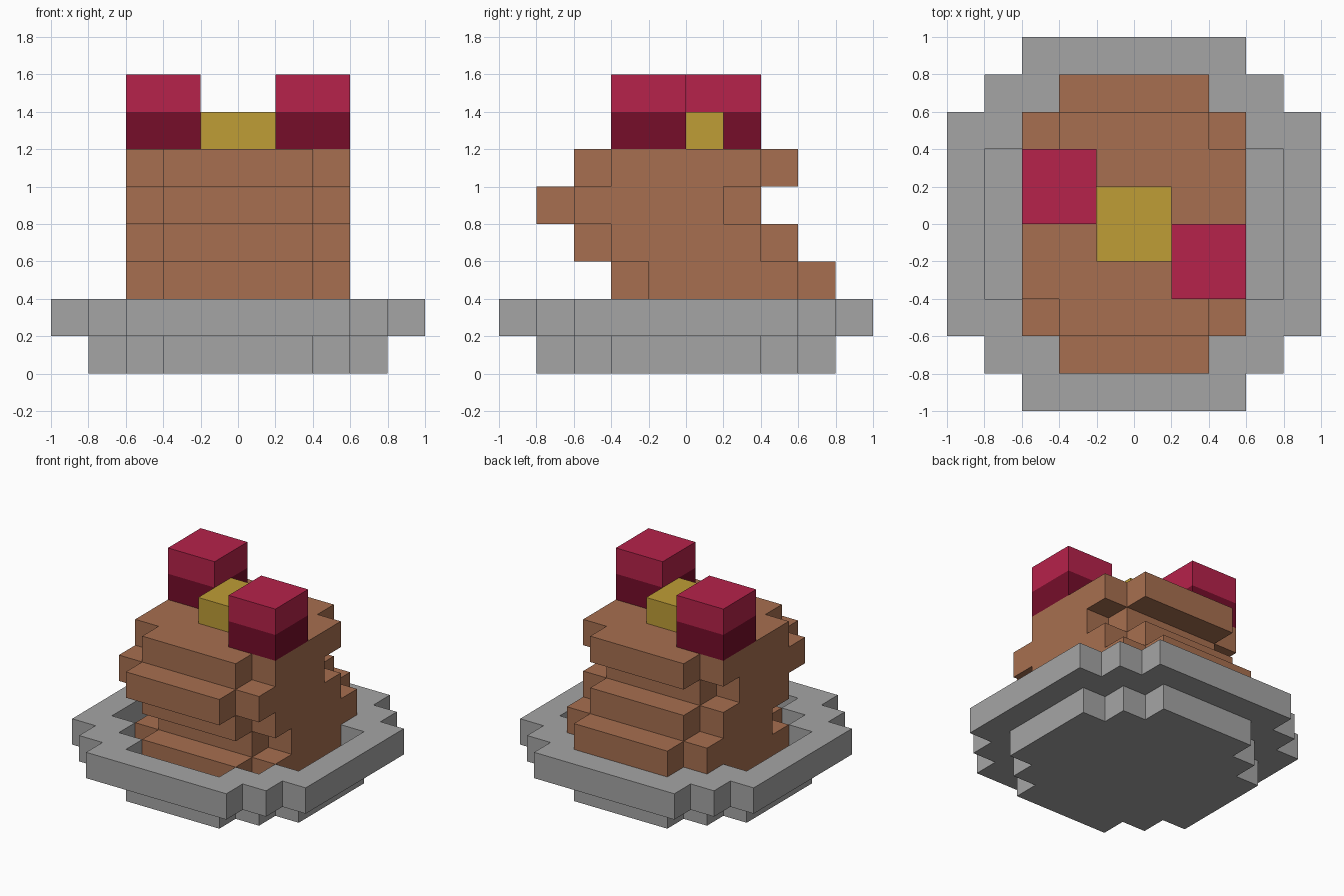
import bpy
import bmesh

U = 0.2  # one block

cube = bpy.data.objects.get("Cube")
if cube:
    bpy.data.objects.remove(cube, do_unlink=True)


def material(name, rgb):
    mat = bpy.data.materials.new(name)
    mat.use_nodes = True
    mat.diffuse_color = (*rgb, 1)
    mat.node_tree.nodes["Principled BSDF"].inputs["Base Color"].default_value = (*rgb, 1)
    return mat


GREY = material("plate grey", (0.376, 0.376, 0.376))
BROWN = material("baked brown", (0.386, 0.159, 0.08))
CRIMSON = material("berry red", (0.468, 0.016, 0.069))
DARK = material("dark berry red", (0.181, 0.004, 0.023))
GOLD = material("butter gold", (0.521, 0.337, 0.037))


def finish(name, bm, *mats):
    bmesh.ops.recalc_face_normals(bm, faces=bm.faces)
    mesh = bpy.data.meshes.new(name)
    bm.to_mesh(mesh)
    bm.free()
    for mat in mats:
        mesh.materials.append(mat)
    obj = bpy.data.objects.new(name, mesh)
    bpy.context.collection.objects.link(obj)
    return obj


def outline(corner, shift=0):
    """Mirror the stepped corner of one quadrant into a closed loop, in blocks."""
    loop = []
    for sx, sy, step in ((1, 1, 1), (-1, 1, -1), (-1, -1, 1), (1, -1, -1)):
        loop += [(sx * x, sy * y + shift) for x, y in corner[::step]]
    return loop


def ring_of_verts(bm, loop, z):
    return [bm.verts.new((x * U, y * U, z * U)) for x, y in loop]


def bridge(bm, a, b):
    for i in range(len(a)):
        bm.faces.new((a[i - 1], a[i], b[i], b[i - 1]))


def add_prism(bm, loop, z):
    low, high = ring_of_verts(bm, loop, z), ring_of_verts(bm, loop, z + 1)
    bm.faces.new(low)
    bm.faces.new(high)
    bridge(bm, low, high)


def add_box(bm, x, y, z, width, height):
    h = width / 2
    low, high = (ring_of_verts(bm, [(x - h, y - h), (x + h, y - h), (x + h, y + h), (x - h, y + h)], k)
                 for k in (z, z + height))
    bm.faces.new(low)
    bm.faces.new(high)
    bridge(bm, low, high)


BASE = [(4, 2), (3, 2), (3, 3), (2, 3), (2, 4)]
RIM = [(x + 1, y + 1) for x, y in BASE]
LAYER = [(3, 2), (2, 2), (2, 3)]

# Plate floor
bm = bmesh.new()
add_prism(bm, outline(BASE), 0)
finish("plate_base", bm, GREY)

# Raised plate rim with a stepped opening
bm = bmesh.new()
loops = [ring_of_verts(bm, outline(c), z) for c, z in ((RIM, 1), (RIM, 2), (BASE, 2), (BASE, 1))]
for i in range(4):
    bridge(bm, loops[i - 1], loops[i])
finish("plate_rim", bm, GREY)

# Stack of layers, each slid forward or back
for i, shift in enumerate((0, 1, 0, -1, 0)):
    bm = bmesh.new()
    add_prism(bm, outline(LAYER, shift), i + 1)
    finish(f"stack_layer_{i + 1}", bm, BROWN)

# Butter pat
bm = bmesh.new()
add_box(bm, 0, 0, 6, 2, 1)
finish("butter_pat", bm, GOLD)

# Berries on opposite corners, darker in the lower half
for name, side in (("left_berry", 1), ("right_berry", -1)):
    bm = bmesh.new()
    add_box(bm, 2 * side, -side, 6, 2, 2)
    bmesh.ops.bisect_plane(bm, geom=bm.verts[:] + bm.edges[:] + bm.faces[:],
                           plane_co=(0, 0, 7 * U), plane_no=(0, 0, 1))
    for face in bm.faces:
        face.material_index = int(face.calc_center_median().z < 7 * U)
    finish(name, bm, CRIMSON, DARK)
